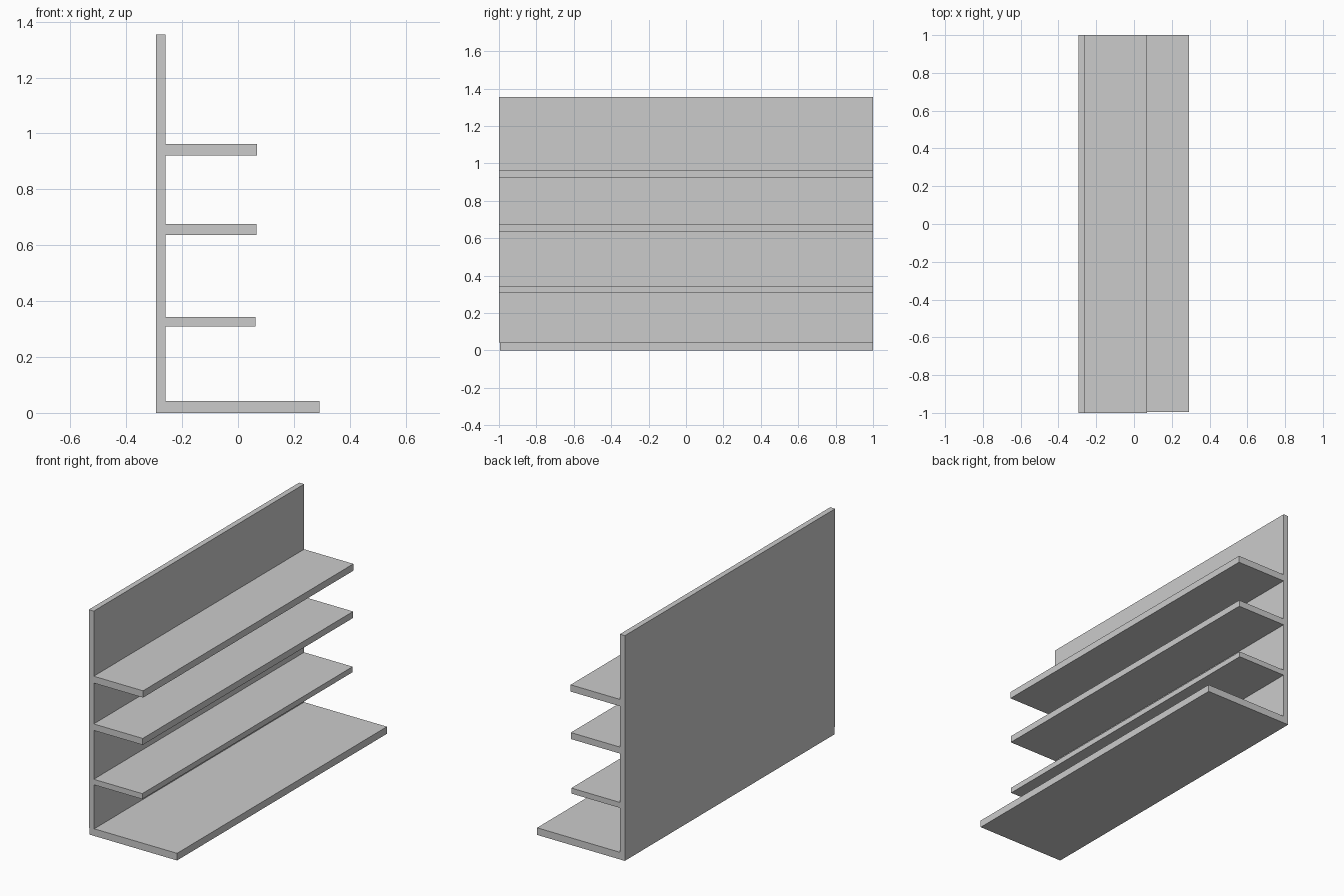
import bpy
import bmesh
from mathutils import Matrix, Vector

cube = bpy.data.objects.get("Cube")
if cube:
    bpy.data.objects.remove(cube, do_unlink=True)

# One plain grey for the whole unit
grey = bpy.data.materials.new("plain_grey")
grey.use_nodes = True
colour = (0.6, 0.6, 0.6, 1)
grey.diffuse_color = colour
grey.node_tree.nodes["Principled BSDF"].inputs["Base Color"].default_value = colour


def board(name, x0, x1, z0, z1, y0=-1.0, y1=1.0):
    """A flat board running the length of the unit."""
    low, high = Vector((x0, y0, z0)), Vector((x1, y1, z1))
    bm = bmesh.new()
    bmesh.ops.create_cube(bm, size=1)
    bm.transform(Matrix.Translation((low + high) / 2) @ Matrix.Diagonal((high - low).to_4d()))
    mesh = bpy.data.meshes.new(name)
    bm.to_mesh(mesh)
    bm.free()
    mesh.materials.append(grey)
    obj = bpy.data.objects.new(name, mesh)
    bpy.context.collection.objects.link(obj)
    return obj


back, front = -0.293, 0.291
panel_face = -0.26

# Deep base with the upright back panel standing on it
board("base_shelf", back, front, 0, 0.043, y0=-0.995)
board("back_panel", back, panel_face, 0.043, 1.355)

# Three shallower shelves fixed to the panel
shelves = {
    "lower_shelf": (0.063, 0.31, 0.343),
    "middle_shelf": (0.066, 0.637, 0.676),
    "upper_shelf": (0.068, 0.922, 0.963),
}
for name, (edge, bottom, top) in shelves.items():
    board(name, panel_face, edge, bottom, top)
